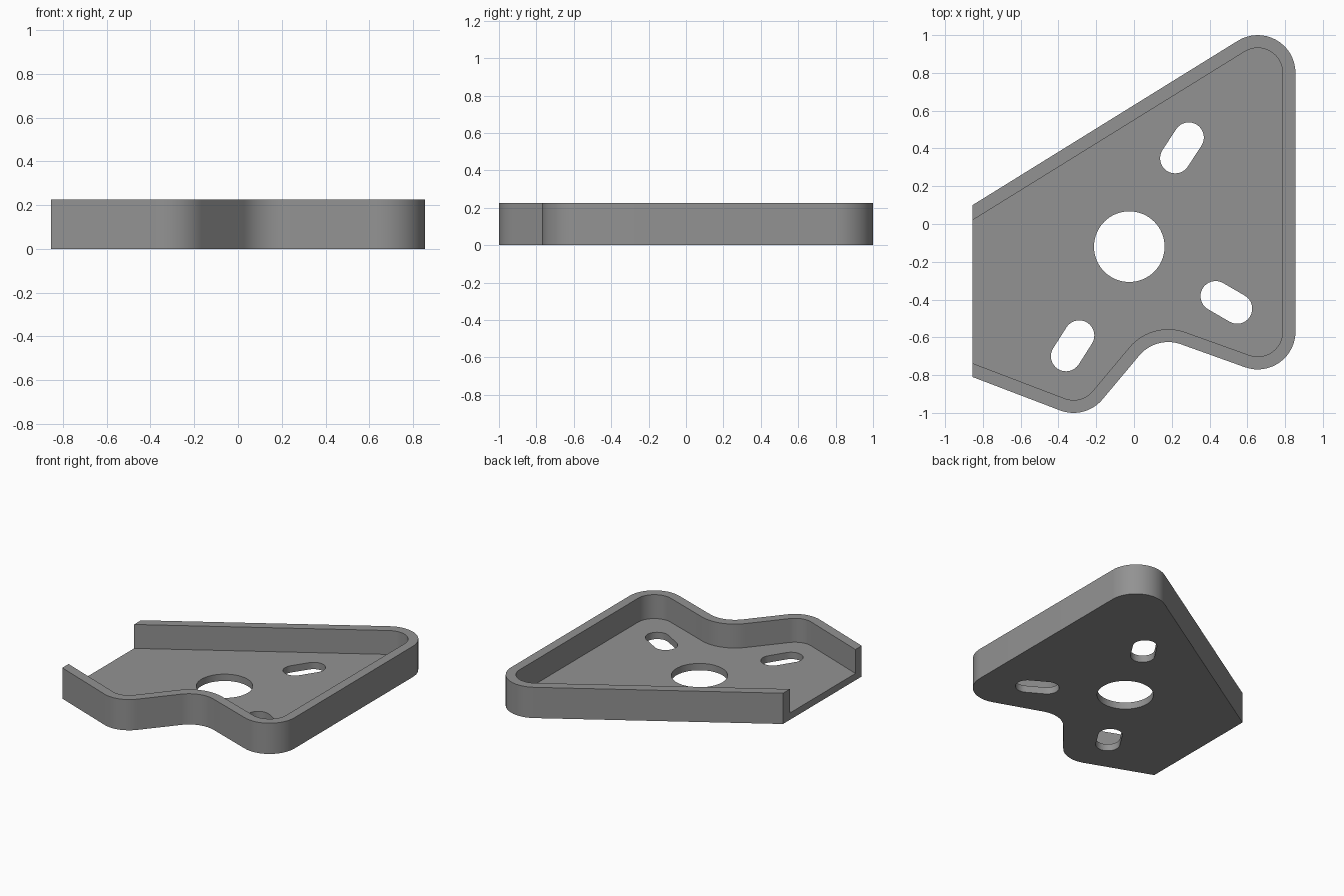
import bpy, bmesh, math
from mathutils import Vector

if "Cube" in bpy.data.objects:
    bpy.data.objects.remove(bpy.data.objects["Cube"])

LEFT, HEIGHT, FLOOR, WALL = -0.855, 0.225, 0.05, 0.068

# Outline as arcs joined by tangents: x, y, radius (negative = concave)
ARCS = [(LEFT, -0.81, 0), (-0.32, -0.80, 0.2), (0.181, -0.825, -0.2),
        (0.655, -0.57, 0.2), (0.655, 0.80, 0.2), (LEFT, 0.10, 0)]


def outline(inset, end_x):
    """Tangent-arc outline, inset evenly, with its open side cut at end_x."""
    arcs = [(Vector((x, y)), r - inset) for x, y, r in ARCS]
    normals = []
    for (c1, r1), (c2, r2) in zip(arcs, arcs[1:]):
        d = c2 - c1
        normals.append(math.atan2(d.y, d.x) - math.acos((r1 - r2) / d.length))

    def at(i, a):
        return arcs[i][0] + arcs[i][1] * Vector((math.cos(a), math.sin(a)))

    def end(i, a):
        p = at(i, a)
        return Vector((end_x, p.y + (end_x - p.x) * -math.cos(a) / math.sin(a)))

    pts = [end(0, normals[0])]
    for i in range(1, len(arcs) - 1):
        a, b = normals[i - 1], normals[i]
        turn = (b - a + math.pi) % math.tau - math.pi
        pts += [at(i, a + turn * k / 16) for k in range(17)]
    return pts + [end(len(arcs) - 1, normals[-1])]


def slot(x1, y1, x2, y2, r, n=16):
    """Rounded slot between two centres."""
    a = math.atan2(y2 - y1, x2 - x1)
    return [Vector((x + r * math.cos(a + s + math.pi * k / n),
                    y + r * math.sin(a + s + math.pi * k / n)))
            for x, y, s in ((x1, y1, math.pi / 2), (x2, y2, -math.pi / 2))
            for k in range(n + 1)]


def prism(name, pts, z0, z1):
    bm = bmesh.new()
    face = bm.faces.new([bm.verts.new((p.x, p.y, z0)) for p in pts])
    top = bmesh.ops.extrude_face_region(bm, geom=[face])["geom"]
    bmesh.ops.translate(bm, vec=(0, 0, z1 - z0),
                        verts=[v for v in top if isinstance(v, bmesh.types.BMVert)])
    bmesh.ops.recalc_face_normals(bm, faces=bm.faces)
    mesh = bpy.data.meshes.new(name)
    bm.to_mesh(mesh)
    bm.free()
    obj = bpy.data.objects.new(name, mesh)
    bpy.context.collection.objects.link(obj)
    return obj


# Solid bracket body
bracket = prism("bracket_tray", outline(0, LEFT), 0, HEIGHT)

# Pocket, bore and three slots
bore = [Vector((-0.025 + 0.187 * math.cos(math.tau * k / 64),
                -0.12 + 0.187 * math.sin(math.tau * k / 64))) for k in range(64)]
cutters = [prism("pocket_cutter", outline(WALL, LEFT - 0.1), FLOOR, HEIGHT + 0.1),
           prism("bore_cutter", bore, -0.1, 0.3)]
for i, (x1, y1, x2, y2) in enumerate([(0.218, 0.348, 0.29, 0.458),
                                      (0.432, -0.382, 0.546, -0.448),
                                      (-0.36, -0.70, -0.29, -0.59)]):
    cutters.append(prism(f"slot_cutter_{i + 1}", slot(x1, y1, x2, y2, 0.08), -0.1, 0.3))

bpy.context.view_layer.objects.active = bracket
bracket.select_set(True)
for c in cutters:
    c.select_set(False)
    mod = bracket.modifiers.new("cut", "BOOLEAN")
    mod.operation, mod.solver, mod.object = "DIFFERENCE", "EXACT", c
    bpy.ops.object.modifier_apply(modifier=mod.name)
    bpy.data.objects.remove(c)

# Plain grey metal
grey = bpy.data.materials.new("grey_metal")
grey.diffuse_color = (0.29, 0.29, 0.29, 1)
grey.use_nodes = True
grey.node_tree.nodes["Principled BSDF"].inputs["Base Color"].default_value = grey.diffuse_color
bracket.data.materials.clear()
bracket.data.materials.append(grey)
bpy.ops.object.shade_smooth_by_angle(angle=math.radians(30))
